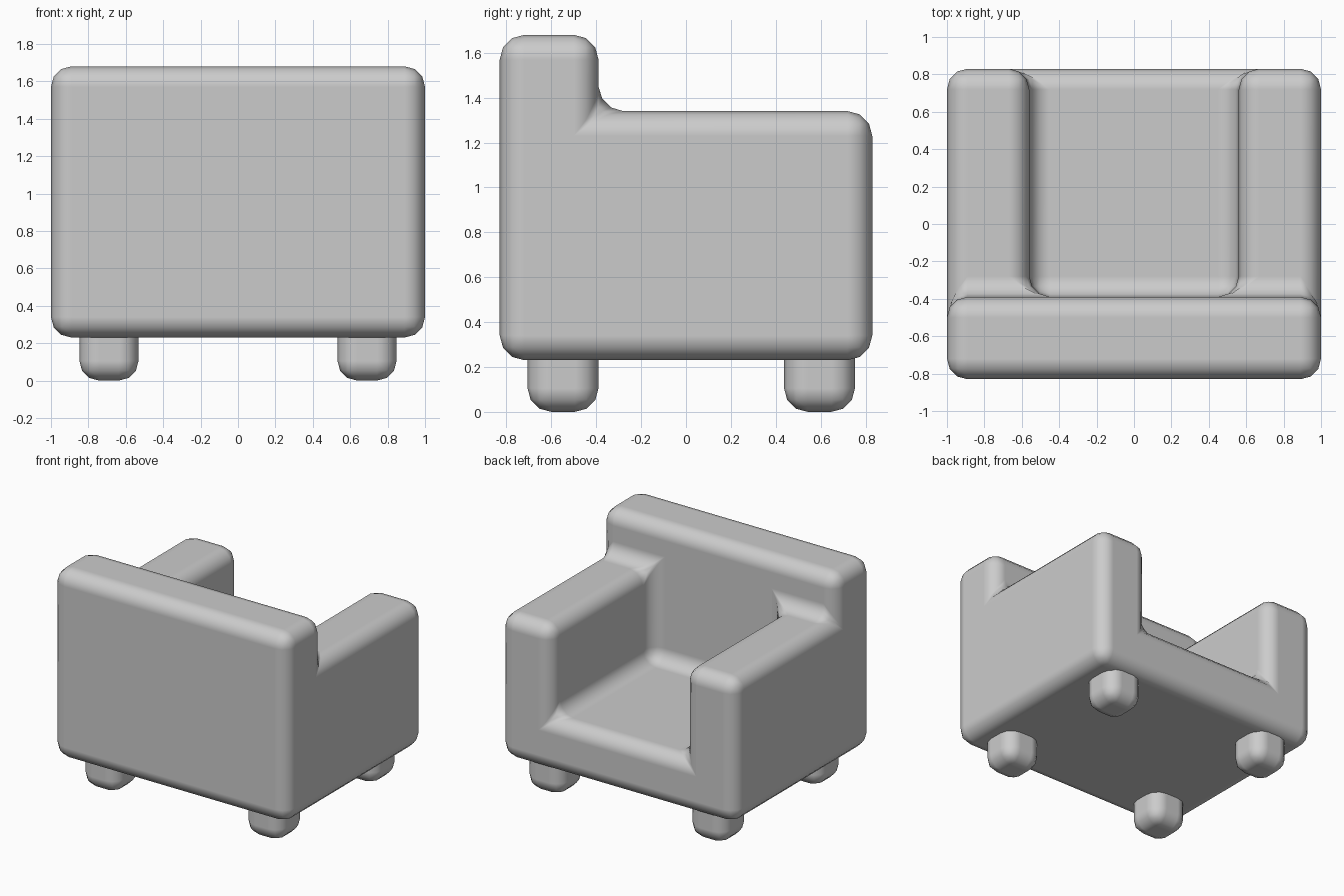
import bpy
import bmesh
from itertools import product
from math import radians

if "Cube" in bpy.data.objects:
    bpy.data.objects.remove(bpy.data.objects["Cube"])


def finish(name, bm, width, segments=3):
    """Turn a bmesh into a smooth object with rounded edges."""
    bmesh.ops.recalc_face_normals(bm, faces=bm.faces)
    mesh = bpy.data.meshes.new(name)
    bm.to_mesh(mesh)
    bm.free()
    mesh.shade_smooth()
    obj = bpy.data.objects.new(name, mesh)
    bpy.context.collection.objects.link(obj)
    bev = obj.modifiers.new("round", 'BEVEL')
    bev.width = width
    bev.segments = segments
    bev.limit_method = 'ANGLE'
    bev.angle_limit = radians(30)
    bev.harden_normals = True
    return obj


# Armchair body: columns of a 3 x 2 plan, each filled up to its own level
xs = (-1.0, -0.56, 0.56, 1.0)
ys = (-0.83, -0.39, 0.83)
zs = (0.23, 0.64, 1.34, 1.68)      # underside, seat, arm tops, back top
back, arm, seat = 3, 2, 1
levels = {(0, 0): back, (1, 0): back, (2, 0): back,
          (0, 1): arm, (1, 1): seat, (2, 1): arm}
cells = {(i, j, k) for (i, j), n in levels.items() for k in range(n)}

bm = bmesh.new()
verts = {}


def corner(g):
    if g not in verts:
        verts[g] = bm.verts.new((xs[g[0]], ys[g[1]], zs[g[2]]))
    return verts[g]


# Keep only cell sides that face empty space
for cell, axis, side in product(sorted(cells), range(3), (0, 1)):
    neighbour = list(cell)
    neighbour[axis] += 2 * side - 1
    if tuple(neighbour) in cells:
        continue
    u, v = [a for a in range(3) if a != axis]
    ring = []
    for du, dv in ((0, 0), (1, 0), (1, 1), (0, 1)):
        g = list(cell)
        g[axis] += side
        g[u] += du
        g[v] += dv
        ring.append(corner(tuple(g)))
    bm.faces.new(ring)
bmesh.ops.recalc_face_normals(bm, faces=bm.faces)
bmesh.ops.dissolve_limit(bm, angle_limit=radians(1),
                         verts=bm.verts, edges=bm.edges)
finish("armchair_body", bm, 0.11)

# Four stubby rounded feet, tucked up into the body
for name, y in (("front", -0.548), ("rear", 0.595)):
    for side, x in (("left", -0.69), ("right", 0.69)):
        bm = bmesh.new()
        bmesh.ops.create_cube(bm, size=1)
        bmesh.ops.scale(bm, vec=(0.316, 0.316, 0.38), verts=bm.verts)
        foot = finish(f"{name}_{side}_foot", bm, 0.105)
        foot.location = (x, y, 0.19)
